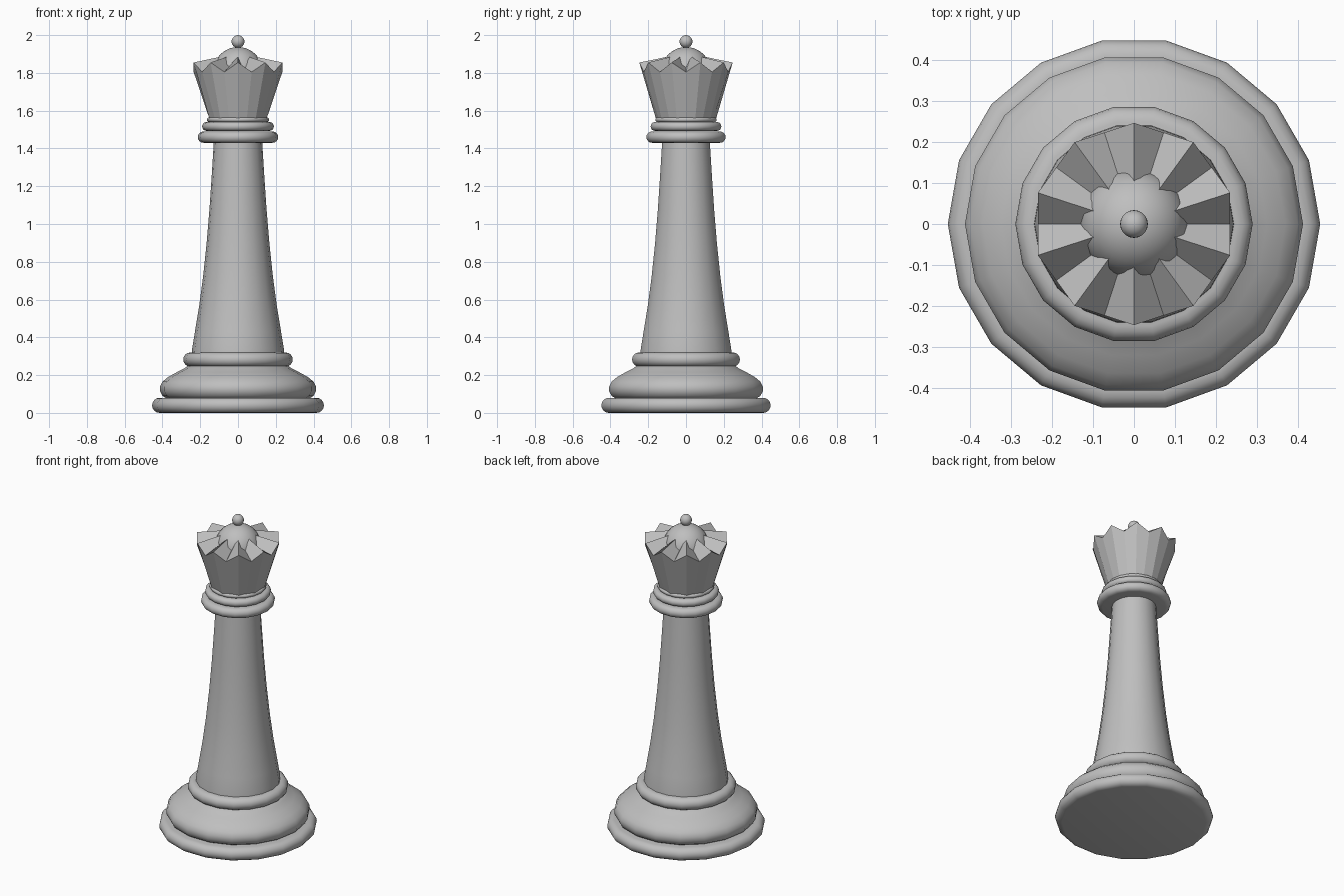
import bpy, bmesh, math

cube = bpy.data.objects.get("Cube")
if cube:
    bpy.data.objects.remove(cube, do_unlink=True)

grey = bpy.data.materials.new("plain_grey")
grey.use_nodes = True
colour = (0.52, 0.52, 0.52, 1)
grey.diffuse_color = colour
grey.node_tree.nodes["Principled BSDF"].inputs["Base Color"].default_value = colour

SIDES = 18
POINTS = 10


def finish(bm, name, smooth=True):
    bmesh.ops.recalc_face_normals(bm, faces=bm.faces[:])
    mesh = bpy.data.meshes.new(name)
    bm.to_mesh(mesh)
    bm.free()
    mesh.materials.append(grey)
    obj = bpy.data.objects.new(name, mesh)
    bpy.context.collection.objects.link(obj)
    if smooth:
        bpy.ops.object.select_all(action='DESELECT')
        obj.select_set(True)
        bpy.context.view_layer.objects.active = obj
        bpy.ops.object.shade_smooth_by_angle(angle=math.radians(40))
    return obj


def loft(bm, loops):
    """Skin a stack of equal closed loops and cap both ends."""
    rings = [[bm.verts.new(p) for p in loop] for loop in loops]
    for a, b in zip(rings, rings[1:]):
        for i in range(len(a)):
            j = (i + 1) % len(a)
            bm.faces.new((a[i], a[j], b[j], b[i]))
    bm.faces.new(rings[0][::-1])
    bm.faces.new(rings[-1])


def circle(r, z):
    step = math.tau / SIDES
    return [(r * math.cos(i * step), r * math.sin(i * step), z) for i in range(SIDES)]


def lathe(name, profile):
    bm = bmesh.new()
    loft(bm, [circle(r, z) for r, z in profile])
    return finish(bm, name)


def collar(name, radius, low, high):
    """A disc with a half-round rim."""
    h = (high - low) / 2
    angles = [math.pi * (k / 8 - 0.5) for k in range(9)]
    return lathe(name, [(radius - h + h * math.cos(a), low + h + h * math.sin(a)) for a in angles])


def ball(name, radius, z, u, v):
    bm = bmesh.new()
    bmesh.ops.create_uvsphere(bm, u_segments=u, v_segments=v, radius=radius)
    bmesh.ops.translate(bm, verts=bm.verts[:], vec=(0, 0, z))
    return finish(bm, name)


# Foot and stem
collar("base_ring", 0.455, 0, 0.08)
lathe("base_bulge", [(0.375, 0.075), (0.4, 0.09), (0.413, 0.115), (0.413, 0.14),
                     (0.4, 0.165), (0.37, 0.19), (0.325, 0.215), (0.285, 0.235), (0.265, 0.25)])
collar("stem_ring", 0.29, 0.245, 0.32)
lathe("stem", [(0.245, 0.3), (0.243, 0.34), (0.228, 0.43), (0.205, 0.57), (0.185, 0.72),
               (0.166, 0.9), (0.151, 1.08), (0.139, 1.26), (0.127, 1.45)])

# Neck collars
collar("lower_collar", 0.213, 1.43, 1.49)
collar("upper_collar", 0.19, 1.493, 1.54)
collar("crown_seat", 0.165, 1.54, 1.565)

# Crown: flared wall with pointed teeth and a folded top
tip_r, floor_r, hub_r = 0.247, 0.16, 0.08
valley = math.cos(math.pi / POINTS)


def crown_loop(r, peak_z, valley_z):
    loop = []
    for i in range(2 * POINTS):
        a = math.pi / 2 + i * math.pi / POINTS
        low = i % 2
        rr = r * valley if low else r
        loop.append((rr * math.cos(a), rr * math.sin(a), valley_z if low else peak_z))
    return loop


bm = bmesh.new()
loft(bm, [crown_loop(floor_r, 1.56, 1.56),
          crown_loop(tip_r, 1.855, 1.805),
          crown_loop(hub_r, 1.889, 1.84)])
finish(bm, "crown", smooth=False)

# Dome and finial
ball("dome", 0.132, 1.805, 32, 16)
ball("finial", 0.034, 1.966, 20, 12)
